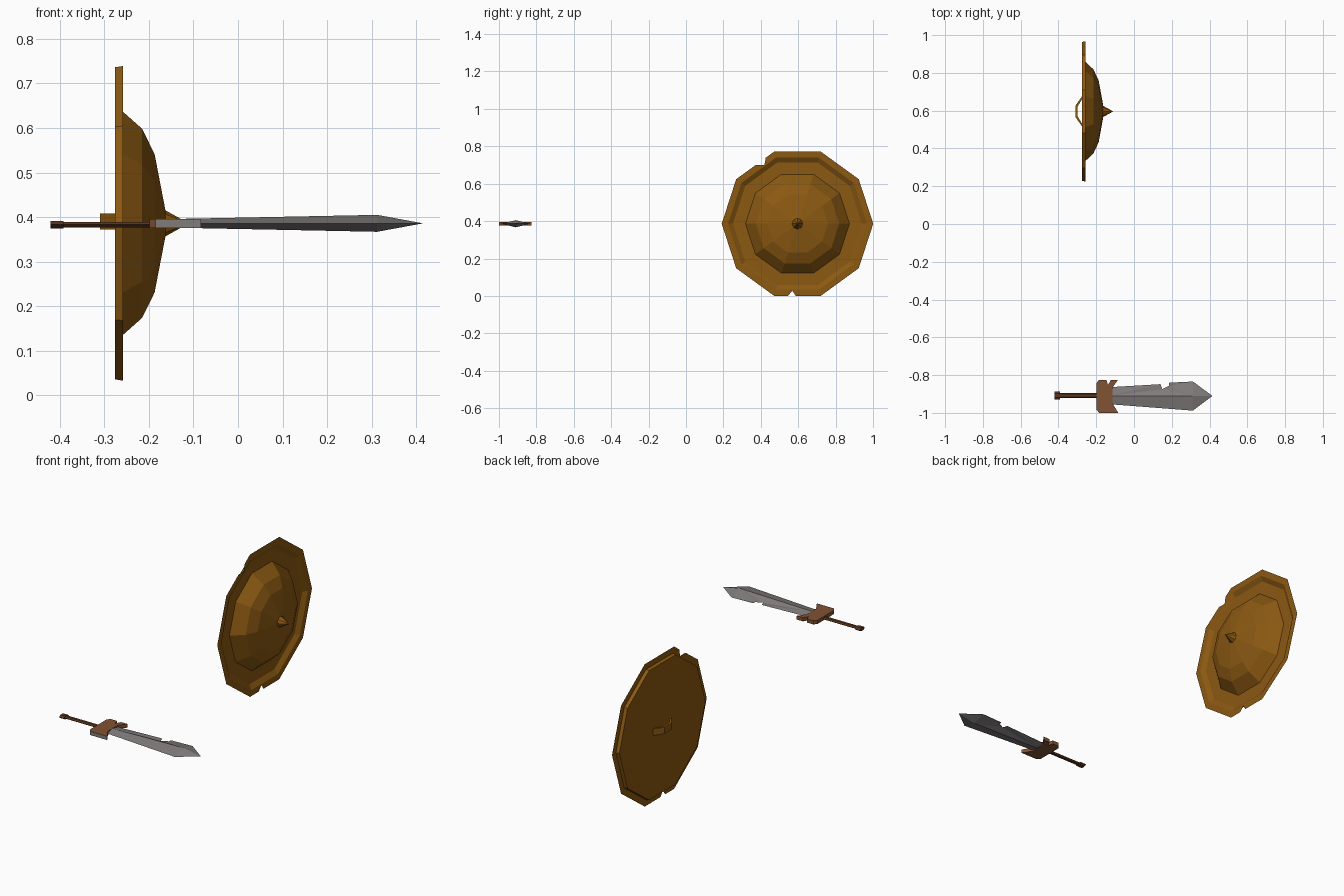
import bpy, bmesh, math
from mathutils import Matrix

if "Cube" in bpy.data.objects:
    bpy.data.objects.remove(bpy.data.objects["Cube"])

CY, CZ = 0.596, 0.386      # shield centre
SY, SZ = -0.908, 0.386     # sword axis


def material(name, rgb):
    m = bpy.data.materials.new(name)
    m.diffuse_color = (*rgb, 1)
    m.use_nodes = True
    m.node_tree.nodes["Principled BSDF"].inputs["Base Color"].default_value = m.diffuse_color
    return m


BRONZE = material("bronze", (0.26, 0.10, 0.006))
STEEL = material("steel", (0.22, 0.20, 0.20))
COPPER = material("copper", (0.22, 0.085, 0.033))
LEATHER = material("leather", (0.10, 0.035, 0.012))


def finish(name, bm, *mats, fix=True):
    if fix:
        bmesh.ops.recalc_face_normals(bm, faces=bm.faces[:])
    me = bpy.data.meshes.new(name)
    bm.to_mesh(me)
    bm.free()
    for m in mats:
        me.materials.append(m)
    ob = bpy.data.objects.new(name, me)
    bpy.context.collection.objects.link(ob)
    return ob


def lathe(name, profile, mat, n):
    """Faceted turning around the shield axis; profile is (x, radius)."""
    bm = bmesh.new()
    rings = []
    for x, r in profile:
        k = n if r > 0 else 1
        rings.append([bm.verts.new((x, CY + r * math.cos(math.tau * i / n),
                                    CZ + r * math.sin(math.tau * i / n))) for i in range(k)])
    for a, b in zip(rings, rings[1:]):
        for i in range(n):
            j = (i + 1) % n
            face = [a[i % len(a)], a[j % len(a)], b[j % len(b)], b[i % len(b)]]
            bm.faces.new(list(dict.fromkeys(face)))
    return finish(name, bm, mat)


def extrude(name, outline, place, offset, *mats):
    """Solid from a flat outline."""
    bm = bmesh.new()
    f = bm.faces.new([bm.verts.new(place(*p)) for p in outline])
    new = bmesh.ops.extrude_face_region(bm, geom=[f])["geom"]
    bmesh.ops.translate(bm, vec=offset, verts=[v for v in new if isinstance(v, bmesh.types.BMVert)])
    return finish(name, bm, *mats)


# Shield body: flat back, stepped edge, recessed floor and domed front
lathe("shield_body", [(-0.276, 0), (-0.276, 0.368), (-0.258, 0.371), (-0.274, 0.345),
                      (-0.274, 0.278), (-0.215, 0.223), (-0.187, 0.163),
                      (-0.163, 0.032), (-0.163, 0)], BRONZE, 10)
lathe("shield_spike", [(-0.168, 0), (-0.168, 0.032), (-0.11, 0)], BRONZE, 8)

# Thin sheet rim with two battle notches
R = 0.405
outer = []
notches = {3: (0.22, 0.32, 0.48), 7: (0.30, 0.38, 0.46)}   # edge: start, deepest, end
for i in range(10):
    a, b = [(R * math.cos(math.tau * k / 10), R * math.sin(math.tau * k / 10)) for k in (i, i + 1)]
    outer.append(a)
    for n, t in enumerate(notches.get(i, ())):
        s = 0.93 if n == 1 else 1
        outer.append((s * (a[0] + t * (b[0] - a[0])), s * (a[1] + t * (b[1] - a[1]))))
inner = [(0.371 * math.cos(math.tau * k / 10), 0.371 * math.sin(math.tau * k / 10)) for k in range(10)]
bm = bmesh.new()
edges = []
for loop in (outer, inner):
    vs = [bm.verts.new((-0.258, CY + y, CZ + z)) for y, z in loop]
    edges += [bm.edges.new((vs[k - 1], vs[k])) for k in range(len(vs))]
bmesh.ops.triangle_fill(bm, edges=edges, use_beauty=True)
for f in bm.faces:
    f.normal_update()
    if f.normal.x < 0:
        f.normal_flip()
bmesh.ops.dissolve_limit(bm, angle_limit=0.01, verts=bm.verts[:], edges=bm.edges[:])
finish("shield_rim", bm, BRONZE, fix=False)

# Strap handle on the back
strap = [(-0.275, -0.08), (-0.31, -0.03), (-0.31, 0.03), (-0.275, 0.08),
         (-0.275, 0.065), (-0.299, 0.025), (-0.299, -0.025), (-0.275, -0.065)]
extrude("shield_handle", strap, lambda x, y: (x, CY + y, CZ - 0.014), (0, 0, 0.036), BRONZE)

# Blade: diamond section around a ridge, nicked on one edge
bm = bmesh.new()
near = [(-0.13, -0.046), (0.312, -0.08)]
far = [(-0.13, 0.044), (0.14, 0.060), (0.15, 0.034), (0.185, 0.052), (0.187, 0.068), (0.312, 0.074)]
tip = bm.verts.new((0.415, SY - 0.002, SZ))
sides = [[bm.verts.new((x, SY + y, SZ)) for x, y in pts] for pts in (near, far)]
roots = []
for s in (1, -1):
    ridge = [bm.verts.new((x, SY - 0.002, SZ + s * h)) for x, h in ((-0.13, 0.010), (0.312, 0.019))]
    roots.append(ridge[0])
    for side in sides:
        bm.faces.new(side + ridge[::-1])
        bm.faces.new((side[-1], tip, ridge[1]))
bm.faces.new((sides[0][0], roots[0], sides[1][0], roots[1]))
bmesh.ops.triangulate(bm, faces=[f for f in bm.faces if len(f.verts) > 4])
finish("sword_blade", bm, STEEL)

# Guard: swept-forward block with a chip and a bare metal end
guard = [(-0.198, -0.075), (-0.185, -0.092), (-0.083, -0.092), (-0.115, -0.040), (-0.115, 0.040),
         (-0.085, 0.083), (-0.122, 0.083), (-0.138, 0.055), (-0.146, 0.083), (-0.185, 0.083), (-0.198, 0.066)]
g = extrude("sword_guard", guard, lambda x, y: (x, SY + y, SZ - 0.010), (0, 0, 0.020), COPPER, STEEL)
for p in g.data.polygons:
    if p.normal.y < -0.9:
        p.material_index = 1

# Grip and pommel: flattened six-sided bars
for name, x0, x1, ry, rz in (("sword_grip", -0.395, -0.19, 0.014, 0.007),
                             ("sword_pommel", -0.42, -0.391, 0.022, 0.010)):
    bm = bmesh.new()
    bmesh.ops.create_cone(bm, cap_ends=True, segments=6, radius1=1, radius2=1, depth=x1 - x0)
    bm.transform(Matrix.Translation(((x0 + x1) / 2, SY, SZ - 0.003))
                 @ Matrix.Diagonal((1, ry, rz, 1)) @ Matrix.Rotation(math.pi / 2, 4, 'Y'))
    finish(name, bm, LEATHER)
